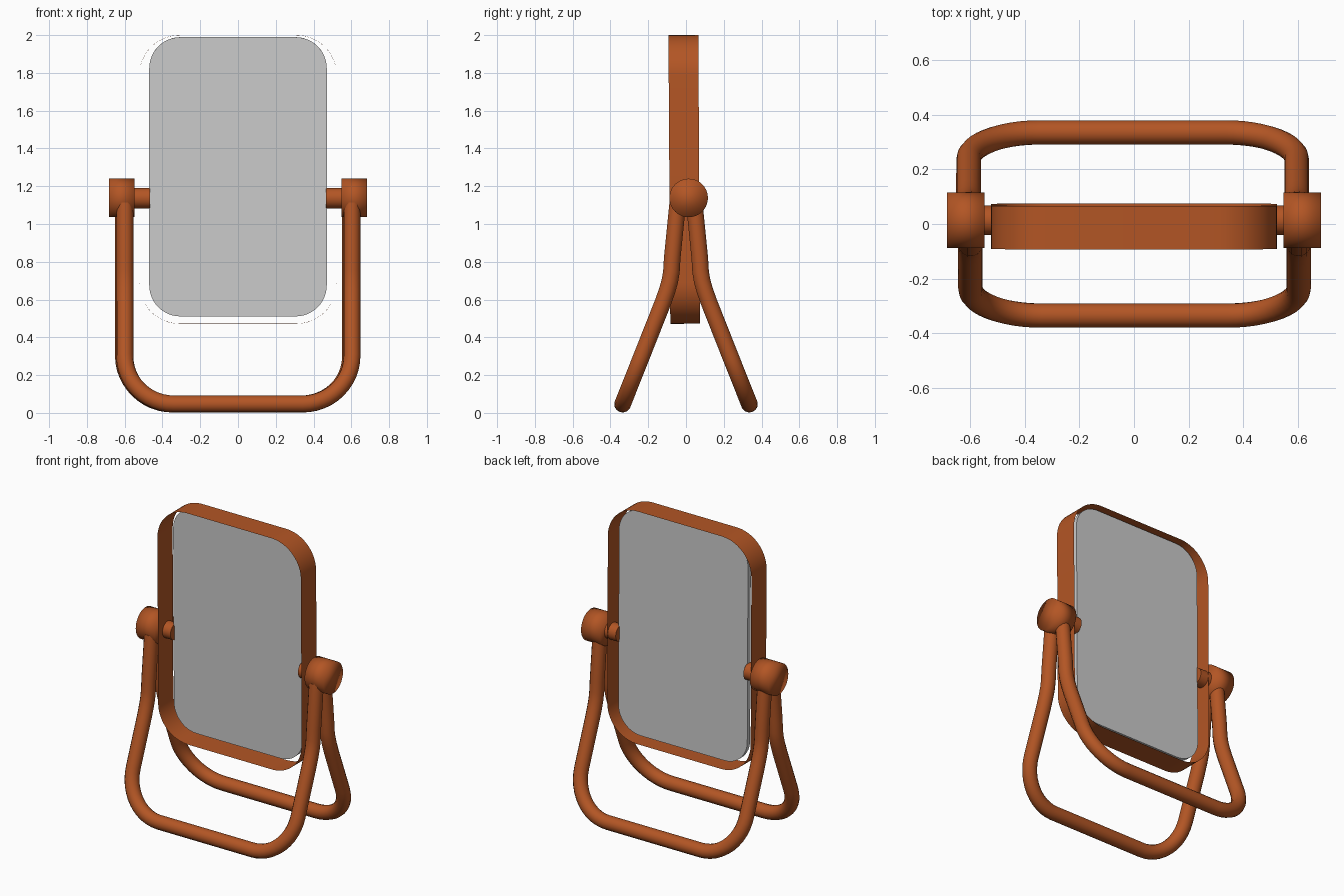
import bpy, bmesh
from math import sin, cos, pi
from mathutils import Matrix, Vector

if "Cube" in bpy.data.objects:
    bpy.data.objects.remove(bpy.data.objects["Cube"])

copper = bpy.data.materials.new("copper")
copper.diffuse_color = (0.45, 0.092, 0.018, 1)
copper.use_nodes = True
copper.node_tree.nodes["Principled BSDF"].inputs["Base Color"].default_value = copper.diffuse_color


def finish(obj, mat=None, angle=0.6):
    if mat:
        obj.data.materials.append(mat)
    bpy.ops.object.select_all(action='DESELECT')
    obj.select_set(True)
    bpy.context.view_layer.objects.active = obj
    bpy.ops.object.shade_smooth_by_angle(angle=angle)
    return obj


def mesh_object(name, bm, mat=None, angle=0.6):
    me = bpy.data.meshes.new(name)
    bm.to_mesh(me)
    bm.free()
    obj = bpy.data.objects.new(name, me)
    bpy.context.collection.objects.link(obj)
    return finish(obj, mat, angle)


def rounded_rect(w, z0, z1, r, n=12):
    """Outline in the xz plane, centred on x = 0."""
    corners = [(w - r, z1 - r), (r - w, z1 - r), (r - w, z0 + r), (w - r, z0 + r)]
    return [(cx + r * cos((q + i / n) * pi / 2), cz + r * sin((q + i / n) * pi / 2))
            for q, (cx, cz) in enumerate(corners) for i in range(n + 1)]


def panel(name, outline, y0, y1, caps, mat=None):
    """Extrude an outline along y, with or without end faces."""
    bm = bmesh.new()
    a = [bm.verts.new((x, y0, z)) for x, z in outline]
    b = [bm.verts.new((x, y1, z)) for x, z in outline]
    n = len(a)
    for i in range(n):
        j = (i + 1) % n
        bm.faces.new((a[i], a[j], b[j], b[i]))
    if caps:
        bm.faces.new(a[::-1])
        bm.faces.new(b)
    bmesh.ops.recalc_face_normals(bm, faces=bm.faces)
    # slight lean of the whole mirror
    bmesh.ops.rotate(bm, verts=bm.verts, cent=(0, 0, 1.235),
                     matrix=Matrix.Rotation(0.0065, 3, 'X'))
    return mesh_object(name, bm, mat)


def cylinder_x(name, x0, x1, y, z, r, mat, angle=0.6):
    bm = bmesh.new()
    bmesh.ops.create_cone(bm, cap_ends=True, segments=40, radius1=r, radius2=r,
                          depth=abs(x1 - x0),
                          matrix=Matrix.Translation(((x0 + x1) / 2, y, z))
                          @ Matrix.Rotation(pi / 2, 4, 'Y'))
    return mesh_object(name, bm, mat, angle)


def tube(name, pts, r, mat):
    cu = bpy.data.curves.new(name, 'CURVE')
    cu.dimensions = '3D'
    cu.bevel_depth = r
    cu.bevel_resolution = 5
    cu.use_fill_caps = True
    sp = cu.splines.new('POLY')
    sp.points.add(len(pts) - 1)
    for p, co in zip(sp.points, pts):
        p.co = (*co, 1)
    obj = bpy.data.objects.new(name, cu)
    bpy.context.collection.objects.link(obj)
    bpy.ops.object.select_all(action='DESELECT')
    obj.select_set(True)
    bpy.context.view_layer.objects.active = obj
    bpy.ops.object.convert(target='MESH')
    return finish(bpy.context.object, mat)


# Thin open band around the mirror, and the mirror glass
panel("mirror_frame_band", rounded_rect(0.523, 0.472, 2.0, 0.215), -0.088, 0.07, False, copper)
panel("mirror_glass", rounded_rect(0.47, 0.511, 1.989, 0.165), 0.0, 0.03, True)

# Pivot posts and softly shaded hubs on both sides
for s, side in ((-1, "left"), (1, "right")):
    cylinder_x(side + "_pivot_post", s * 0.465, s * 0.60, 0.014, 1.137, 0.054, copper)
    cylinder_x(side + "_pivot_hub", s * 0.547, s * 0.684, 0.014, 1.138, 0.102, copper, pi)

# U-shaped tube legs: kinked uprights, rounded corners, straight foot
upright = [(0.044, 1.11), (0.073, 0.82), (0.077, 0.75), (0.085, 0.70), (0.099, 0.65), (0.12, 0.59)]
half = [Vector((0.601, y, z)) for y, z in upright]
for i in range(13):
    t = i / 12 * pi / 2
    z = 0.30 - 0.253 * sin(t)
    half.append(Vector((0.341 + 0.26 * cos(t), 0.335 - 0.398 * (z - 0.048), z)))
path = half + [Vector((-p.x, p.y, p.z)) for p in reversed(half)]
for s, name, dx in ((-1, "front_leg", 0.002), (1, "back_leg", -0.005)):
    tube(name, [(p.x + dx, s * p.y, p.z) for p in path], 0.045, copper)
